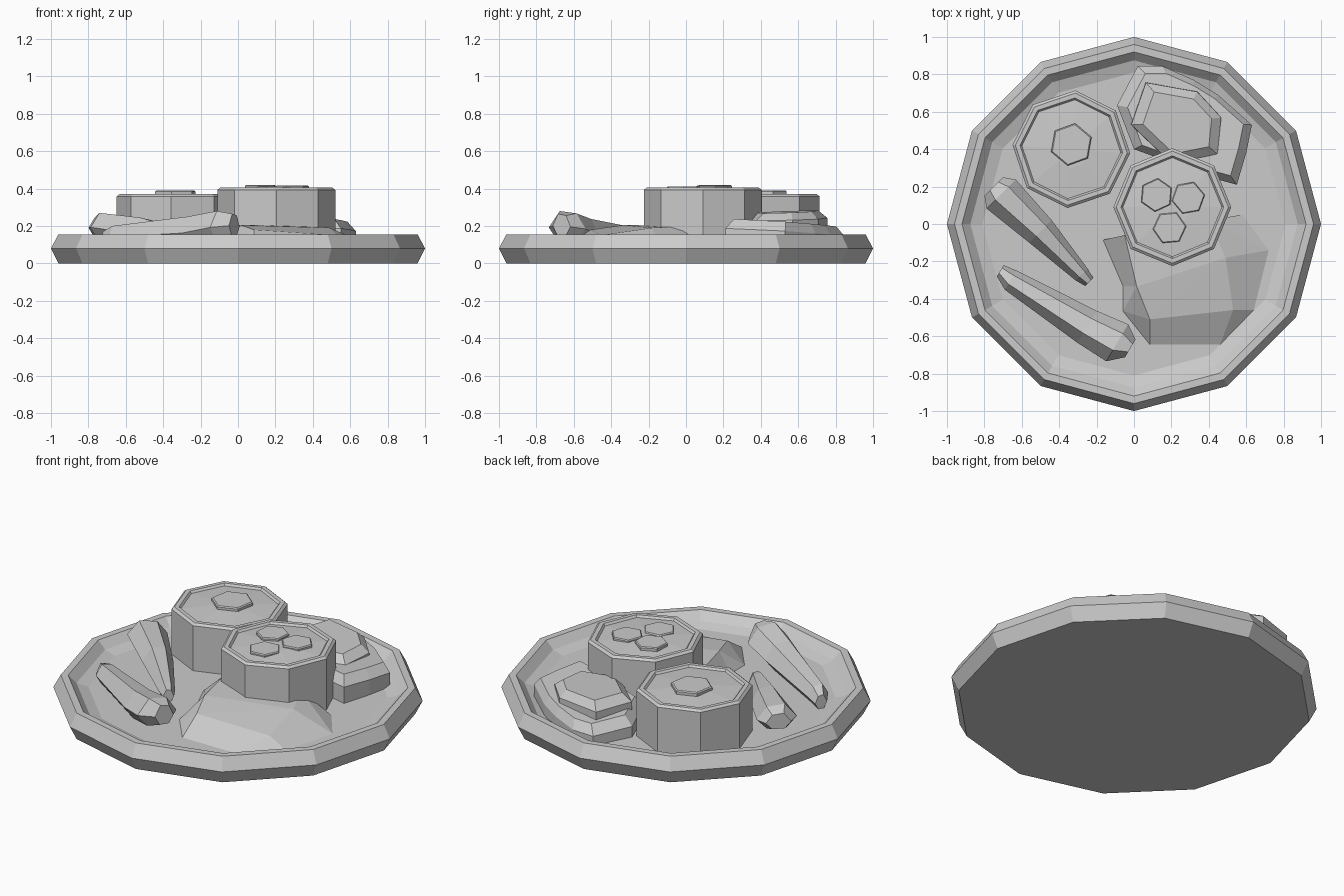
import bpy, bmesh, math
from mathutils import Vector

if "Cube" in bpy.data.objects:
    bpy.data.objects.remove(bpy.data.objects["Cube"], do_unlink=True)

GREY = (0.6, 0.6, 0.6, 1)
clay = bpy.data.materials.new("plain grey")
clay.use_nodes = True
clay.diffuse_color = GREY
clay.node_tree.nodes["Principled BSDF"].inputs["Base Color"].default_value = GREY
FLOOR = 0.09


def finish(name, bm):
    bmesh.ops.recalc_face_normals(bm, faces=bm.faces[:])
    mesh = bpy.data.meshes.new(name)
    bm.to_mesh(mesh)
    bm.free()
    mesh.materials.append(clay)
    obj = bpy.data.objects.new(name, mesh)
    bpy.context.collection.objects.link(obj)
    return obj


def loft(name, rings):
    """Join rings of points with quads and cap both ends."""
    bm = bmesh.new()
    loops = [[bm.verts.new(p) for p in ring] for ring in rings]
    n = len(loops[0])
    for a, b in zip(loops, loops[1:]):
        for i in range(n):
            j = (i + 1) % n
            bm.faces.new((a[i], a[j], b[j], b[i]))
    bm.faces.new(loops[0][::-1])
    bm.faces.new(loops[-1])
    return finish(name, bm)


def turned(name, centre, sides, turn, profile):
    """Polygonal lathe from (radius, height) pairs."""
    def ring(r, z):
        angles = [math.radians(turn) + math.tau * i / sides for i in range(sides)]
        return [(centre[0] + r * math.cos(a), centre[1] + r * math.sin(a), z) for a in angles]
    return loft(name, [ring(r, z) for r, z in profile])


def roll(name, centre, turn, top):
    turned(name, centre, 8, turn, [(0.315, FLOOR - 0.01), (0.315, top - 0.012), (0.30, top),
                                   (0.275, top), (0.265, top - 0.012), (0.1, top)])


def filling(name, centre, radius, turn, bottom, top):
    turned(name, centre, 6, turn, [(radius, bottom), (radius, top - 0.006), (radius * 0.94, top)])


def stick(name, stations):
    """Faceted tapering stick; stations are x, y, half width, bottom, top."""
    start, end = Vector(stations[0][:2]), Vector(stations[-1][:2])
    side = (end - start).normalized().orthogonal()
    section = [(-1, 0.45), (-0.4, 1), (0.5, 0.92), (1, 0.4), (0.5, 0), (-0.5, 0)]
    rings = []
    for x, y, w, low, high in stations:
        rings.append([(x + side.x * s * w, y + side.y * s * w, low + (high - low) * t)
                      for s, t in section])
    loft(name, rings)


def slab(name, outline, levels, tilt):
    """Irregular lump: the outline shrinks through (scale, height) levels."""
    cx = sum(p[0] for p in outline) / len(outline)
    cy = sum(p[1] for p in outline) / len(outline)
    rings = []
    for k, (s, z) in enumerate(levels):
        slope = tilt if k else (0, 0)
        rings.append([(cx + (x - cx) * s, cy + (y - cy) * s,
                       z + (x - cx) * slope[0] + (y - cy) * slope[1]) for x, y in outline])
    loft(name, rings)


# Twelve sided plate with a raised rim
turned("plate", (0, 0), 12, 90, [(0.96, 0), (1, 0.08), (0.96, 0.155), (0.92, 0.155),
                                 (0.875, 0.11), (0.81, FLOOR)])

# Two rolls with their fillings
roll("back_roll", (-0.335, 0.40), 86, 0.37)
filling("back_roll_filling", (-0.335, 0.425), 0.115, 80, 0.34, 0.39)
roll("front_roll", (0.205, 0.09), 90, 0.405)
for i, (spot, turn) in enumerate([((0.12, 0.155), 85), ((0.29, 0.14), 70), ((0.19, -0.02), 65)]):
    filling("front_roll_filling_%d" % (i + 1), spot, 0.09, turn, 0.38, 0.42 - 0.004 * i)

# Two tapering sticks
stick("back_stick", [(-0.75, 0.20, 0.07, 0.15, 0.24), (-0.71, 0.16, 0.11, 0.13, 0.27),
                     (-0.50, -0.04, 0.085, FLOOR, 0.245), (-0.28, -0.27, 0.045, FLOOR, 0.18),
                     (-0.24, -0.31, 0.03, FLOOR, 0.16)])
stick("front_stick", [(-0.715, -0.25, 0.035, FLOOR, 0.17), (-0.66, -0.30, 0.06, FLOOR, 0.20),
                      (-0.25, -0.55, 0.10, FLOOR, 0.25), (-0.09, -0.635, 0.115, 0.12, 0.28),
                      (-0.02, -0.665, 0.055, 0.15, 0.265)])

# Layered slices at the back
slab("lower_slice", [(0.02, 0.845), (0.15, 0.845), (0.32, 0.77), (0.45, 0.69), (0.63, 0.53),
                     (0.60, 0.38), (0.55, 0.21), (0.44, 0.24), (0.0, 0.40), (-0.09, 0.635)],
     [(1, FLOOR), (1, 0.165), (0.86, 0.215)], (0.02, -0.05))
slab("upper_slice", [(0.06, 0.76), (0.34, 0.71), (0.47, 0.57), (0.45, 0.37), (0.2, 0.32),
                     (-0.02, 0.53)],
     [(1, 0.13), (0.98, 0.235), (0.75, 0.275)], (-0.02, 0.02))

# Creased leaf lying under the front roll
points = {
    "left_low": (-0.165, -0.085, FLOOR), "left_high": (-0.05, -0.06, 0.20),
    "bend_low": (-0.06, -0.33, FLOOR), "bend_high": (0.015, -0.335, 0.205),
    "corner_low": (-0.06, -0.465, FLOOR), "front_low": (0.085, -0.645, FLOOR),
    "front_high": (0.085, -0.51, 0.18), "edge_low": (0.46, -0.645, FLOOR),
    "edge_high": (0.53, -0.46, 0.15), "right_low": (0.64, -0.46, FLOOR),
    "fold": (0.49, -0.18, 0.19), "tip": (0.72, -0.14, FLOOR),
    "back_high": (0.40, 0.02, 0.20), "back_low": (0.58, 0.05, FLOOR),
}
panels = ["left_low bend_low bend_high left_high", "bend_low corner_low bend_high",
          "corner_low front_high bend_high", "corner_low front_low front_high",
          "front_low edge_low edge_high front_high", "edge_low right_low edge_high",
          "right_low tip fold edge_high", "front_high edge_high fold",
          "front_high fold bend_high", "bend_high fold back_high left_high",
          "fold tip back_high", "tip back_low back_high"]
bm = bmesh.new()
corners = {key: bm.verts.new(p) for key, p in points.items()}
for panel in panels:
    bm.faces.new([corners[key] for key in panel.split()])
# Close the underside so the leaf is a solid
edges = [e for e in bm.edges if e.is_boundary]
bmesh.ops.holes_fill(bm, edges=edges, sides=0)
finish("leaf", bm)
